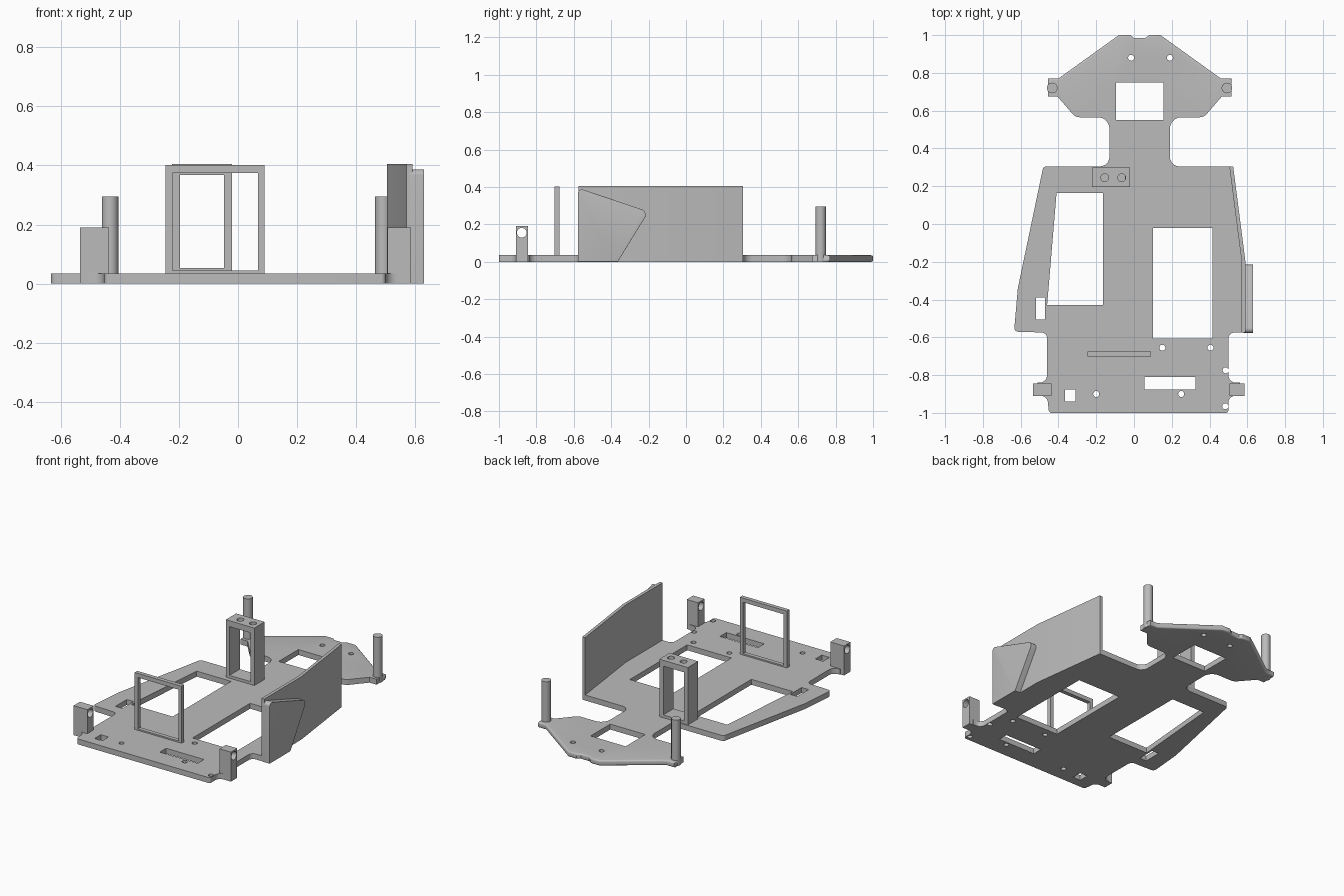
import bpy, bmesh, math
from mathutils import Vector

cube = bpy.data.objects.get("Cube")
if cube:
    bpy.data.objects.remove(cube, do_unlink=True)

grey = bpy.data.materials.new("plain grey")
grey.use_nodes = True
grey.diffuse_color = (0.5, 0.5, 0.5, 1)
grey.node_tree.nodes["Principled BSDF"].inputs["Base Color"].default_value = (0.5, 0.5, 0.5, 1)

T = 0.035    # plate thickness
H = 0.405    # height of wall, frame and tower


def rect(u0, u1, v0, v1):
    return [(u0, v0), (u1, v0), (u1, v1), (u0, v1)]


def circle(u, v, r, n=24):
    return [(u + r * math.cos(math.tau * i / n), v + r * math.sin(math.tau * i / n)) for i in range(n)]


def rounded(points, n=5):
    """Replace corners given as (u, v, radius) by arcs."""
    out = []
    for i, p in enumerate(points):
        c = Vector(p[:2])
        if len(p) < 3:
            out.append(tuple(c))
            continue
        a = (Vector(points[i - 1][:2]) - c).normalized()
        b = (Vector(points[(i + 1) % len(points)][:2]) - c).normalized()
        half = a.angle(b) / 2
        centre = c + (a + b).normalized() * p[2] / math.sin(half)
        start = c + a * p[2] / math.tan(half) - centre
        end = c + b * p[2] / math.tan(half) - centre
        for k in range(n + 1):
            d = start.lerp(end, k / n).normalized() * p[2]
            out.append(tuple(centre + d))
    return out


def prism(name, loops, axis, w0, w1, soft=None, width=0.01):
    """Extrude an outline with holes along an axis; soften chosen rim edges."""
    place = {"x": lambda u, v: (w0, u, v), "y": lambda u, v: (u, w0, v),
             "z": lambda u, v: (u, v, w0)}[axis]
    bm = bmesh.new()
    edges = []
    for loop in loops:
        vs = [bm.verts.new(place(u, v)) for u, v in loop]
        edges += [bm.edges.new((vs[i - 1], vs[i])) for i in range(len(vs))]
    bmesh.ops.triangle_fill(bm, edges=edges, use_beauty=True)
    ext = bmesh.ops.extrude_face_region(bm, geom=bm.faces[:], use_keep_orig=True)
    shift = Vector([w1 - w0 if a == axis else 0 for a in "xyz"])
    bmesh.ops.translate(bm, vec=shift, verts=[g for g in ext["geom"] if isinstance(g, bmesh.types.BMVert)])
    bmesh.ops.recalc_face_normals(bm, faces=bm.faces[:])
    if soft:
        k = "xyz".index(axis)
        rim = [e for e in bm.edges if all(soft(v.co) for v in e.verts)
               and abs(e.verts[0].co[k] - e.verts[1].co[k]) < 1e-5
               and len(e.link_faces) == 2 and e.calc_face_angle() > 1]
        bmesh.ops.bevel(bm, geom=rim, offset=width, segments=4, profile=0.5,
                        affect="EDGES", clamp_overlap=True)
    me = bpy.data.meshes.new(name)
    bm.to_mesh(me)
    bm.free()
    me.materials.append(grey)
    ob = bpy.data.objects.new(name, me)
    bpy.context.collection.objects.link(ob)
    bpy.ops.object.select_all(action="DESELECT")
    ob.select_set(True)
    bpy.context.view_layer.objects.active = ob
    bpy.ops.object.shade_smooth_by_angle(angle=math.radians(35))
    return ob


# Base plate: nose, neck, wide middle and front section
outline = rounded([
    (-0.08, 1), (-0.02, 1), (0, 0.985), (0.06, 0.985), (0.08, 1), (0.14, 1),
    (0.46, 0.77), (0.515, 0.77), (0.515, 0.675), (0.465, 0.675), (0.37, 0.565, 0.05),
    (0.19, 0.565, 0.06), (0.19, 0.305, 0.05), (0.525, 0.305, 0.02),
    (0.59, -0.2), (0.59, -0.575, 0.01), (0.5, -0.575, 0.03),
    (0.5, -0.84, 0.04), (0.56, -0.84), (0.56, -0.91), (0.5, -0.91, 0.035), (0.5, -1, 0.015),
    (-0.45, -1, 0.015), (-0.46, -0.91, 0.035), (-0.51, -0.91), (-0.51, -0.84),
    (-0.46, -0.84, 0.04), (-0.46, -0.575, 0.03), (-0.635, -0.57, 0.02),
    (-0.615, -0.34, 0.1), (-0.48, 0.305, 0.02), (-0.13, 0.305, 0.05), (-0.13, 0.565, 0.06),
    (-0.31, 0.565, 0.05), (-0.405, 0.675), (-0.455, 0.675), (-0.455, 0.77), (-0.40, 0.77)])
windows = [
    rect(-0.095, 0.155, 0.55, 0.75), rect(0.10, 0.415, -0.605, -0.02),
    [(-0.46, -0.43), (-0.165, -0.43), (-0.165, 0.165), (-0.41, 0.165)],
    rect(-0.52, -0.47, -0.505, -0.39), rect(0.055, 0.325, -0.875, -0.81),
    rect(-0.365, -0.31, -0.94, -0.875)]
screw_holes = [circle(u, v, 0.016, 16) for u, v in (
    (-0.015, 0.88), (0.19, 0.88), (0.15, -0.655), (0.405, -0.655),
    (0.485, -0.775), (-0.2, -0.9), (0.25, -0.9), (0.483, -0.965))]
prism("base_plate", [outline] + windows + screw_holes, "z", 0, T,
      soft=lambda c: c.y > 0.76 and not (abs(c.x) < 0.25 and c.y < 0.905))

# Back posts on the nose corners
for side, x in (("right", -0.433), ("left", 0.492)):
    prism(side + "_post", [circle(x, 0.72, 0.028)], "z", 0, 0.295)

# Front axle blocks, drilled sideways
for side, x0, x1 in (("right", -0.535, -0.437), ("left", 0.506, 0.586)):
    prism(side + "_axle_block", [rect(-0.91, -0.845, 0, 0.19), circle(-0.878, 0.155, 0.026)], "x", x0, x1)

# Upright front frame
prism("front_frame", [rect(-0.245, 0.09, T, 0.402), rect(-0.222, 0.067, 0.044, 0.375)], "y", -0.702, -0.676)

# Tower: U-shaped stand with a drilled cap
prism("tower_stand", [[(-0.223, T), (-0.02, T), (-0.02, 0.367), (-0.048, 0.367), (-0.048, 0.053),
                       (-0.197, 0.053), (-0.197, 0.367), (-0.223, 0.367)]], "y", 0.195, 0.3)
prism("tower_cap", [rect(-0.223, -0.02, 0.195, 0.3), circle(-0.155, 0.245, 0.021),
                    circle(-0.065, 0.245, 0.021)], "z", 0.367, H)

# Side wall following the plate edge
prism("side_wall", [[(0.505, 0.305), (0.525, 0.305), (0.59, -0.2), (0.59, -0.575),
                     (0.57, -0.575), (0.57, -0.2)]], "z", 0, H)

# Rounded pod on the outside of the wall
pod = rounded([(-0.577, 0), (-0.365, 0), (-0.2, 0.268, 0.03), (-0.577, 0.395, 0.02)])
prism("side_pod", [pod], "x", 0.58, 0.63, soft=lambda c: c.x > 0.62, width=0.022)
